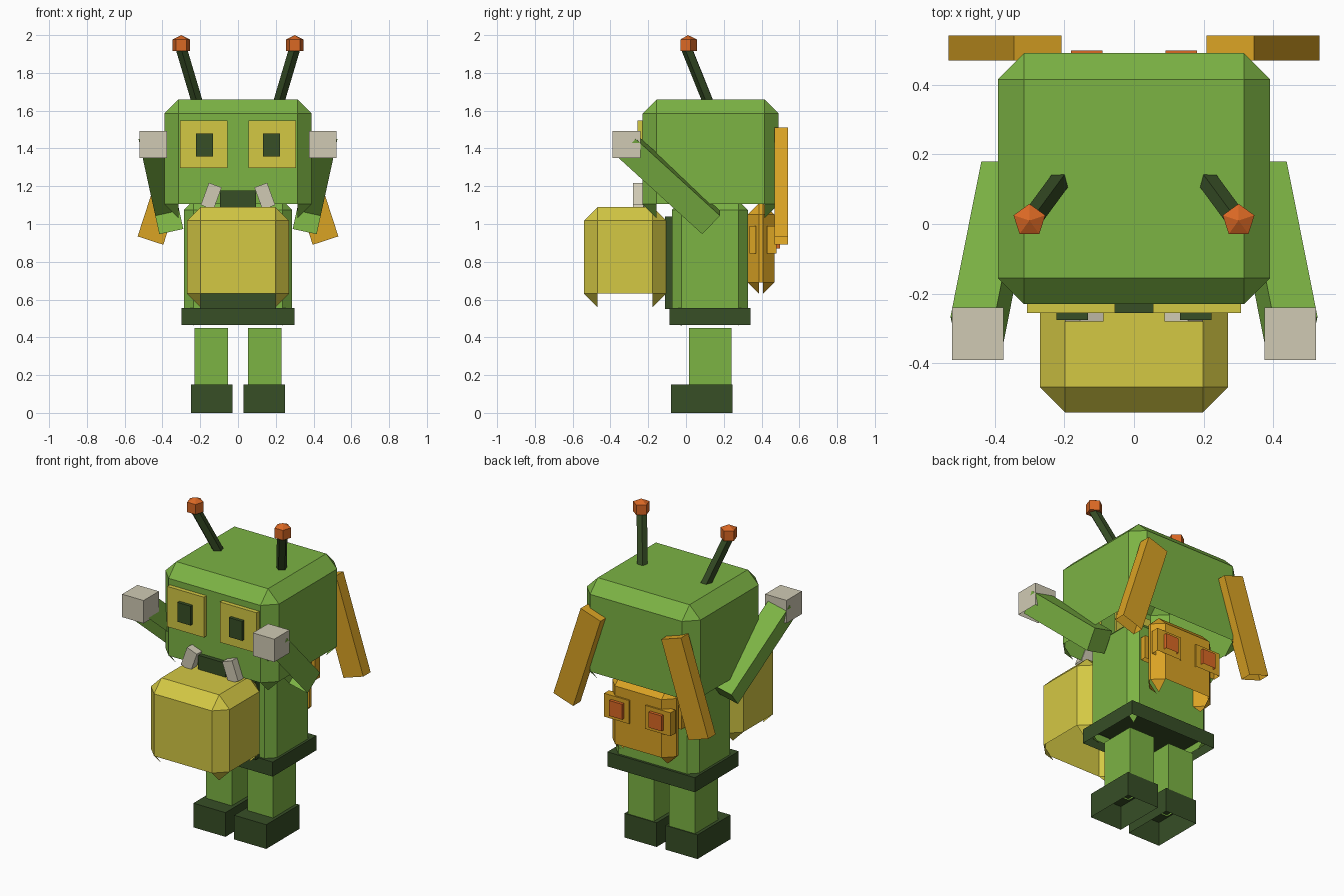
import bpy, bmesh
from math import radians
from mathutils import Matrix, Vector, Euler

if "Cube" in bpy.data.objects:
    bpy.data.objects.remove(bpy.data.objects["Cube"])


def material(name, rgb):
    def lin(c):
        c /= 255
        return c / 12.92 if c < 0.04 else ((c + 0.055) / 1.055) ** 2.4
    col = [lin(c) for c in rgb] + [1]
    m = bpy.data.materials.new(name)
    m.use_nodes = True
    m.diffuse_color = col
    m.node_tree.nodes["Principled BSDF"].inputs["Base Color"].default_value = col
    return m


GREEN = material("leaf green", (124, 179, 68))
DARK = material("dark green", (55, 78, 38))
YELLOW = material("yellow", (212, 200, 68))
GOLD = material("gold", (218, 163, 36))
ORANGE = material("orange", (218, 104, 36))
BONE = material("bone", (208, 202, 180))


def finish(bm, name, mat):
    me = bpy.data.meshes.new(name)
    bm.to_mesh(me)
    bm.free()
    me.materials.append(mat)
    ob = bpy.data.objects.new(name, me)
    bpy.context.collection.objects.link(ob)
    return ob


def open_box(name, mat, lo, hi, bevel=0, rot=None):
    """Box with an open underside; chamfered boxes keep their corner tips."""
    lo, hi = Vector(lo), Vector(hi)
    bm = bmesh.new()
    bmesh.ops.create_cube(bm, size=1, matrix=Matrix.Diagonal((*(hi - lo), 1)))
    if bevel:
        bmesh.ops.bevel(bm, geom=bm.edges[:], offset=bevel, segments=1,
                        profile=0.5, affect='EDGES')
    bm.normal_update()
    under = [f for f in bm.faces if f.normal.z < -0.65]
    bmesh.ops.delete(bm, geom=under, context='FACES')
    turn = Euler(rot).to_matrix().to_4x4() if rot else Matrix()
    bm.transform(Matrix.Translation((lo + hi) / 2) @ turn)
    return finish(bm, name, mat)


def pair(name, mat, lo, hi, rot=(0, 0)):
    """Left part given on +x, with its mirrored right twin."""
    open_box("left_" + name, mat, lo, hi, rot=(rot[0], rot[1], 0))
    open_box("right_" + name, mat, (-hi[0], *lo[1:]), (-lo[0], *hi[1:]),
             rot=(rot[0], -rot[1], 0))


def pair_at(name, mat, centre, size, rot):
    c, h = Vector(centre), Vector(size) / 2
    pair(name, mat, c - h, c + h, rot)


# Head, torso, belly pack and belt
open_box("head", GREEN, (-0.39, -0.23, 1.03), (0.39, 0.49, 1.66), 0.075)
open_box("torso", GREEN, (-0.285, -0.075, 0.46), (0.285, 0.327, 1.125), 0.05)
open_box("belly_pouch", YELLOW, (-0.27, -0.54, 0.56), (0.27, -0.105, 1.09), 0.072)
open_box("belly_panel", DARK, (-0.2, -0.112, 0.55), (0.2, -0.07, 1.04))
open_box("belt", DARK, (-0.3, -0.088, 0.465), (0.3, 0.342, 0.555))

# Face
pair("eye", YELLOW, (0.055, -0.256, 1.297), (0.307, -0.22, 1.547))
pair("pupil", DARK, (0.132, -0.276, 1.358), (0.222, -0.25, 1.478))
open_box("mouth", DARK, (-0.095, -0.256, 1.08), (0.095, -0.22, 1.177))
pair_at("tooth", BONE, (0.142, -0.252, 1.147), (0.072, 0.055, 0.125),
        (0, radians(-20)))

# Arms and hands
pair_at("arm", GREEN, (0.408, -0.09, 1.212), (0.13, 0.61, 0.137),
        (radians(-43), radians(12.3)))
pair("hand", BONE, (0.375, -0.39, 1.35), (0.522, -0.24, 1.492))

# Legs and feet
pair("leg", GREEN, (0.053, 0.015, 0.14), (0.23, 0.24, 0.45))
pair("foot", DARK, (0.03, -0.08, 0), (0.25, 0.245, 0.15))

# Backpack with plates, pads and hanging planks
open_box("backpack", GOLD, (-0.22, 0.327, 0.63), (0.22, 0.468, 1.11), 0.06)
pair("backpack_plate", GOLD, (0.055, 0.43, 0.845), (0.228, 0.478, 0.99))
pair("backpack_inner_plate", GOLD, (0.055, 0.335, 0.845), (0.228, 0.37, 0.99))
pair("backpack_pad", ORANGE, (0.09, 0.465, 0.87), (0.18, 0.497, 0.965))
pair_at("back_plank", GOLD, (0.37, 0.505, 1.2), (0.143, 0.072, 0.605),
        (0, radians(-18)))

# Antennae: five-sided stalks with pointed knobs
for side, s in (("left", 1), ("right", -1)):
    base, top = Vector((0.208 * s, 0.13, 1.62)), Vector((0.3 * s, 0.005, 1.93))
    axis = top - base
    bm = bmesh.new()
    bmesh.ops.create_cone(bm, cap_ends=True, segments=5, radius1=0.031,
                          radius2=0.031, depth=axis.length)
    bm.transform(Matrix.Translation((base + top) / 2)
                 @ axis.to_track_quat('Z', 'Y').to_matrix().to_4x4())
    finish(bm, side + "_antenna", DARK)

    bm = bmesh.new()
    bmesh.ops.create_cone(bm, cap_ends=True, segments=5, radius1=0.048,
                          radius2=0.048, depth=0.062)
    bm.normal_update()
    cap = [f for f in bm.faces if f.normal.z > 0.9]
    peak = bmesh.ops.poke(bm, faces=cap)["verts"]
    bmesh.ops.translate(bm, verts=peak, vec=(0, 0, 0.023))
    bm.transform(Matrix.Translation((0.3 * s, 0.01, 1.946)))
    finish(bm, side + "_antenna_knob", ORANGE)
